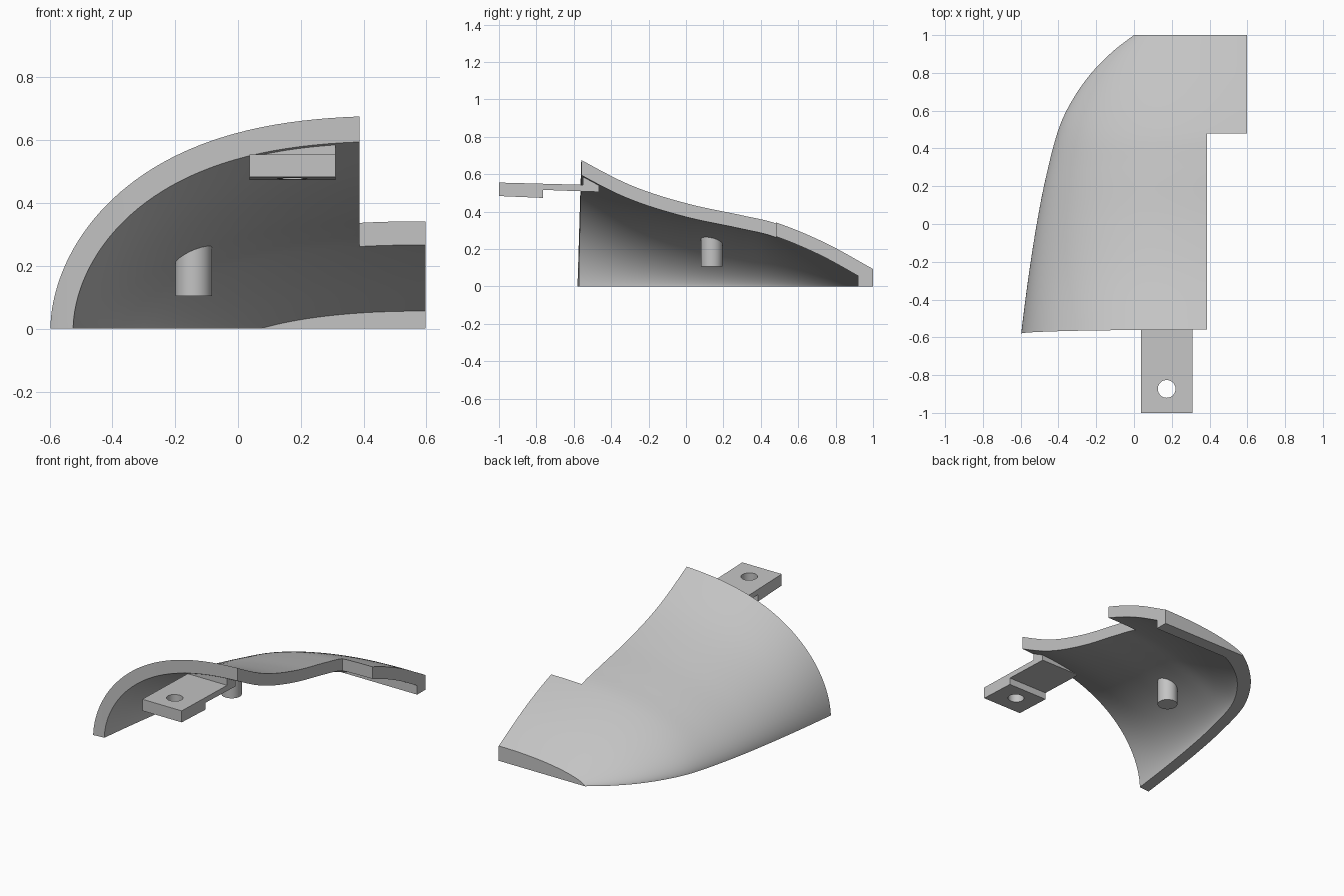
import bpy, bmesh
from mathutils import Vector

cube = bpy.data.objects.get("Cube")
if cube:
    bpy.data.objects.remove(cube)

grey = bpy.data.materials.new("light grey")
grey.use_nodes = True
grey.diffuse_color = (0.55, 0.55, 0.55, 1)
grey.node_tree.nodes["Principled BSDF"].inputs["Base Color"].default_value = (0.55, 0.55, 0.55, 1)

RIGHT, THICK = 0.597, 0.071
CREST = [(-.9, .86), (-.56, .668), (-.294, .538), (0, .446), (.305, .382),
         (.48, .341), (.743, .233), (1, .093)]
BASE = [(-.9, -.635), (-.577, -.597), (-.29, -.56), (0, -.515), (.24, -.468),
        (.5, -.4), (.65, -.33), (.8, -.225), (.92, -.105), (1, 0)]


def smooth(knots, y):
    """Cubic interpolation through the knots."""
    n = len(knots)
    i = max(k for k in range(n - 1) if k == 0 or knots[k][0] <= y)

    def slope(k):
        a, b = knots[max(k - 1, 0)], knots[min(k + 1, n - 1)]
        return (b[1] - a[1]) / (b[0] - a[0])
    (y0, v0), (y1, v1) = knots[i], knots[i + 1]
    h = y1 - y0
    t = (y - y0) / h
    return ((2*t**3 - 3*t**2 + 1) * v0 + (t**3 - 2*t**2 + t) * h * slope(i)
            + (3*t**2 - 2*t**3) * v1 + (t**3 - t**2) * h * slope(i + 1))


def surface(w, y):
    """Outer skin: w runs from the base edge to the crest, y from front to back."""
    u, s = w * w, min(max((y + .58) / 1.58, 0), 1)
    xb = smooth(BASE, y)
    p, q = 2.8 - .6 * s, .54 + .11 * s
    z = smooth(CREST, y) * max(1 - abs(1 - u) ** p, 0) ** q
    return Vector((xb + u * (RIGHT - xb), y + .03 * z * (1 - s), z))


def inner(w, y):
    """Inner skin: the outer skin moved inward along its normal."""
    e = .03
    dw = surface(w + e, y) - surface(max(w - e, 0), y)
    dy = surface(max(w, e), min(y + e, 1)) - surface(max(w, e), y - e)
    return surface(w, y) - dw.cross(dy).normalized() * THICK


def finish(bm, name):
    bmesh.ops.recalc_face_normals(bm, faces=bm.faces)
    me = bpy.data.meshes.new(name)
    bm.to_mesh(me)
    bm.free()
    me.materials.append(grey)
    ob = bpy.data.objects.new(name, me)
    bpy.context.collection.objects.link(ob)
    return ob


def solid(name, skin, w_max, y_min, floor, back=None):
    """Closed body between a skin and a flat floor."""
    bm = bmesh.new()
    nw, ny = 44, 56
    pts = [[skin(w_max * i / nw, y_min + (1 - y_min) * j / ny) for i in range(nw + 1)]
           for j in range(ny + 1)]
    top = [[bm.verts.new(p) for p in row] for row in pts]
    low = [[bm.verts.new((p.x, p.y, floor)) for p in row] for row in pts]
    for j in range(ny):
        for i in range(nw):
            for g in (top, low):
                bm.faces.new((g[j][i], g[j][i+1], g[j+1][i+1], g[j+1][i]))
        for i in (0, nw):
            bm.faces.new((top[j][i], top[j+1][i], low[j+1][i], low[j][i]))
    for i in range(nw):
        for j in (0, ny):
            bm.faces.new((top[j][i], top[j][i+1], low[j][i+1], low[j][i]))
    bmesh.ops.remove_doubles(bm, verts=bm.verts, dist=1e-5)
    if back is not None:
        cut = bmesh.ops.bisect_plane(bm, geom=bm.verts[:] + bm.edges[:] + bm.faces[:],
                                     plane_co=(0, back, 0), plane_no=(0, 1, 0), clear_outer=True)
        edges = [g for g in cut["geom_cut"] if isinstance(g, bmesh.types.BMEdge)]
        bmesh.ops.holes_fill(bm, edges=edges, sides=0)
    return finish(bm, name)


def box(name, lo, hi):
    bm = bmesh.new()
    bmesh.ops.create_cube(bm, size=1)
    for v in bm.verts:
        v.co = [(a + b) / 2 + c * (b - a) for a, b, c in zip(lo, hi, v.co)]
    return finish(bm, name)


def cylinder(name, x, y, radius, z0, z1):
    bm = bmesh.new()
    bmesh.ops.create_cone(bm, cap_ends=True, segments=40, radius1=radius,
                          radius2=radius, depth=z1 - z0)
    bmesh.ops.translate(bm, verts=bm.verts, vec=(x, y, (z0 + z1) / 2))
    return finish(bm, name)


def activate(ob):
    bpy.ops.object.select_all(action='DESELECT')
    ob.select_set(True)
    bpy.context.view_layer.objects.active = ob


def subtract(ob, cutter):
    activate(ob)
    mod = ob.modifiers.new("cut", 'BOOLEAN')
    mod.operation, mod.solver, mod.object = 'DIFFERENCE', 'EXACT', cutter
    bpy.ops.object.modifier_apply(modifier=mod.name)
    bpy.data.objects.remove(cutter)


# Curved cover, hollowed out, with a notch in its right-hand edge
shell = solid("curved_shell", surface, 1, -.58, 0)
subtract(shell, solid("hollow_cutter", inner, 1.08, -.8, -.3, back=.92))
subtract(shell, box("notch_cutter", (.387, -.9, -.2), (.8, .48, 1)))

# Stepped mounting tab hooked into the shell's front edge
bm = bmesh.new()
side = [(-1, .555), (-.55, .543), (-.55, .595), (-.465, .56), (-.465, .505),
        (-.765, .516), (-.765, .473), (-1, .483)]
face = bm.faces.new([bm.verts.new((.037, y, z)) for y, z in side])
ext = bmesh.ops.extrude_face_region(bm, geom=[face])
bmesh.ops.translate(bm, vec=(.273, 0, 0),
                    verts=[g for g in ext["geom"] if isinstance(g, bmesh.types.BMVert)])
tab = finish(bm, "mounting_tab")
subtract(tab, cylinder("hole_cutter", .173, -.873, .047, .3, .7))

# Locating peg under the shell
peg = cylinder("locating_peg", -.141, .138, .058, .105, .28)

for ob in (shell, tab, peg):
    activate(ob)
    bpy.ops.object.shade_smooth_by_angle(angle=.52)
